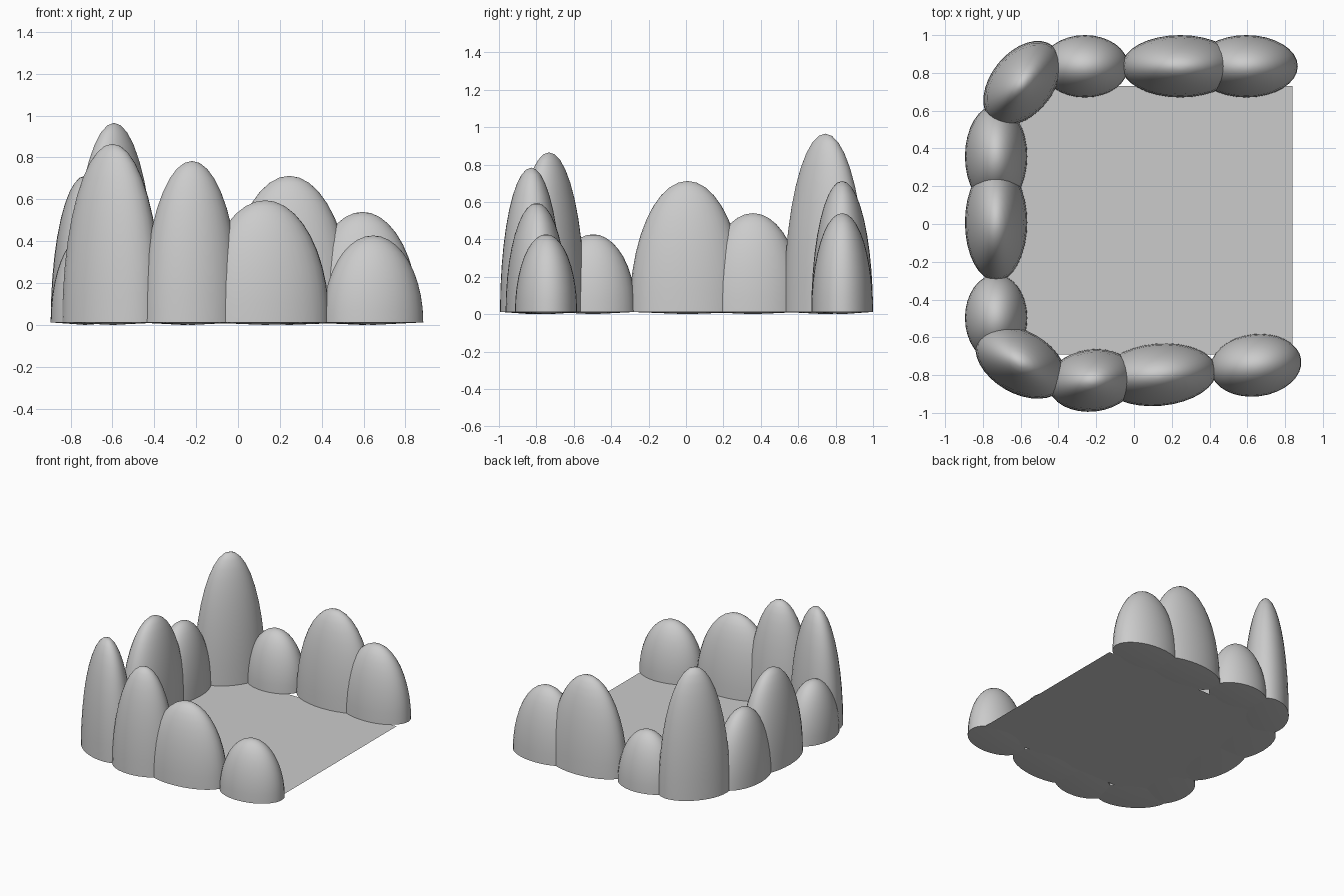
import bpy, bmesh
from math import sin, cos, pi, radians

if "Cube" in bpy.data.objects:
    bpy.data.objects.remove(bpy.data.objects["Cube"])

RIM = 0.012   # height of the stone's lower edge


def stone(name, x, y, half_len, half_wid, top, angle=0):
    """Upright half-ellipsoid stone with a very shallow rounded underside."""
    segs, rings = 32, 10
    bm = bmesh.new()
    loops = []
    for r in range(rings):
        t = r / rings * pi / 2
        loops.append([bm.verts.new((half_len * cos(t) * cos(2 * pi * s / segs),
                                    half_wid * cos(t) * sin(2 * pi * s / segs),
                                    RIM + (top - RIM) * sin(t))) for s in range(segs)])
    tip = bm.verts.new((0, 0, top))
    base = bm.verts.new((0, 0, 0))
    for s in range(segs):
        n = (s + 1) % segs
        for lo, hi in zip(loops, loops[1:]):
            bm.faces.new((lo[s], lo[n], hi[n], hi[s]))
        bm.faces.new((loops[-1][s], loops[-1][n], tip))
        bm.faces.new((loops[0][n], loops[0][s], base))
    mesh = bpy.data.meshes.new(name)
    bm.to_mesh(mesh)
    bm.free()
    ob = bpy.data.objects.new(name, mesh)
    bpy.context.collection.objects.link(ob)
    ob.location = (x, y, 0)
    ob.rotation_euler.z = radians(angle)
    bpy.ops.object.select_all(action='DESELECT')
    ob.select_set(True)
    bpy.context.view_layer.objects.active = ob
    bpy.ops.object.shade_smooth_by_angle(angle=radians(40))


W = 0.165
# Same trio of stones along the back and the left side: offset, half length, height
trio = [(0.595, 0.272, 0.54), (0.245, 0.31, 0.712), (-0.26, 0.23, 0.427)]
for i, (d, a, h) in enumerate(trio, 1):
    stone(f"back_stone_{i}", d, 0.835, a, W, h)
    stone(f"left_stone_{i}", -0.73, d - 0.237, a, W, h, 90)

# Tall corner stones
stone("back_corner_stone", -0.592, 0.745, 0.256, W, 0.965, 51)
stone("front_corner_stone", -0.60, -0.732, 0.26, W, 0.865, -30)

# Front row, stepping down to the right
stone("front_stone_1", -0.22, -0.828, 0.237, W, 0.783, 7)
stone("front_stone_2", 0.13, -0.798, 0.308, W, 0.595, 5)
stone("front_stone_3", 0.645, -0.748, 0.242, W, 0.427, 7)

# Flat floor sheet
bpy.ops.mesh.primitive_plane_add(size=1, location=(0.055, 0.02, 0.01))
floor = bpy.context.object
floor.name = "floor"
floor.scale = (1.57, 1.42, 1)
